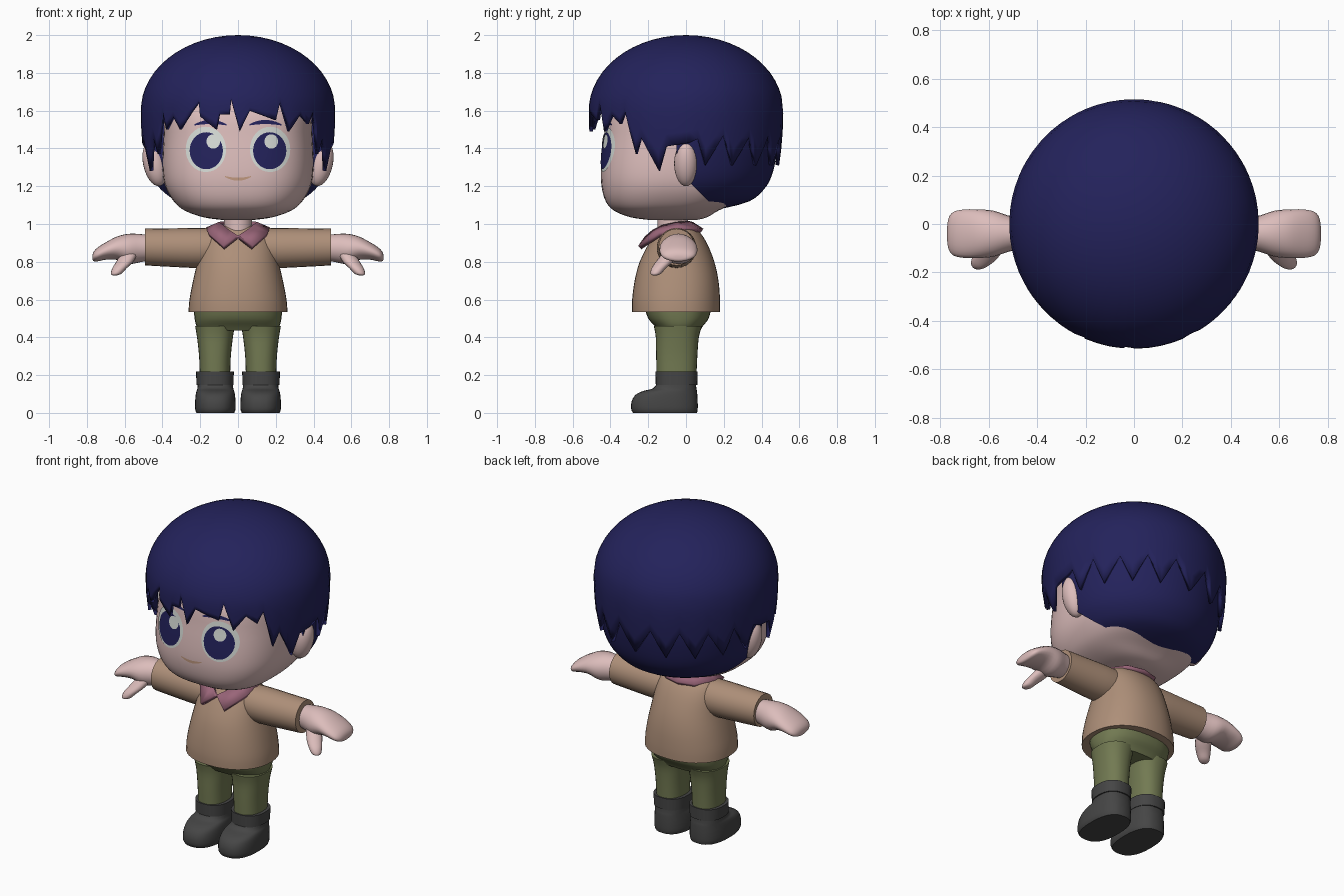
import bpy, bmesh, math
from mathutils import Vector

if "Cube" in bpy.data.objects:
    bpy.data.objects.remove(bpy.data.objects["Cube"])


def material(name, rgb):
    m = bpy.data.materials.new(name)
    m.diffuse_color = (*rgb, 1)
    m.use_nodes = True
    m.node_tree.nodes["Principled BSDF"].inputs["Base Color"].default_value = m.diffuse_color
    return m


SKIN = material("skin", (0.72, 0.51, 0.50))
HAIR = material("navy hair", (0.017, 0.016, 0.105))
WHITE = material("eye white", (0.68, 0.72, 0.68))
SHIRT = material("tan sweater", (0.42, 0.275, 0.19))
COLLAR = material("dusty pink collar", (0.32, 0.13, 0.19))
PANTS = material("olive trousers", (0.17, 0.195, 0.085))
BOOT = material("dark grey boots", (0.06, 0.06, 0.06))
MOUTH = material("mouth tan", (0.55, 0.33, 0.22))


def finish(name, bm, mat, angle=40, normals=True):
    if normals:
        bmesh.ops.recalc_face_normals(bm, faces=bm.faces[:])
    me = bpy.data.meshes.new(name)
    bm.to_mesh(me)
    bm.free()
    me.materials.append(mat)
    ob = bpy.data.objects.new(name, me)
    bpy.context.collection.objects.link(ob)
    bpy.ops.object.select_all(action='DESELECT')
    bpy.context.view_layer.objects.active = ob
    ob.select_set(True)
    bpy.ops.object.shade_smooth_by_angle(angle=math.radians(angle))
    return ob


def smooth(rows, k=3):
    """Catmull-Rom interpolation of section rows."""
    out = []
    for i in range(len(rows) - 1):
        p = [rows[max(i - 1, 0)], rows[i], rows[i + 1], rows[min(i + 2, len(rows) - 1)]]
        for j in range(k):
            t = j / k
            out.append(tuple(0.5 * (2 * b + (c - a) * t + (2 * a - 5 * b + 4 * c - d) * t * t
                                    + (3 * b - a - 3 * c + d) * t ** 3) for a, b, c, d in zip(*p)))
    return out + [tuple(rows[-1])]


def loft_bm(rings, caps=True):
    bm = bmesh.new()
    vs = [[bm.verts.new(p) for p in r] for r in rings]
    n = len(vs[0])
    for a, b in zip(vs, vs[1:]):
        for i in range(n):
            bm.faces.new((a[i], a[(i + 1) % n], b[(i + 1) % n], b[i]))
    if caps:
        bm.faces.new(vs[0])
        bm.faces.new(vs[-1])
    return bm


def spow(c, e):
    return math.copysign(abs(c) ** e, c)


def upright(name, rows, mat, n=2.0, cx=0.0, k=3, N=32, angle=40):
    """Stack of level sections: (z, half width, front y, back y[, x shift])."""
    rings = []
    for r in smooth(rows, k):
        z, hx, yf, yb = r[:4]
        x0 = cx + (r[4] if len(r) > 4 else 0)
        rings.append([(x0 + hx * spow(math.cos(a), 2 / n),
                       (yf + yb) / 2 + (yb - yf) / 2 * spow(math.sin(a), 2 / n), z)
                      for a in (2 * math.pi * i / N for i in range(N))])
    return finish(name, loft_bm(rings), mat, angle)


def sideways(name, rows, mat, s, k=3, N=24):
    """Sections along x: (x, y, z, half depth, half height)."""
    rings = [[(s * x, y + ry * math.cos(a), z + rz * math.sin(a))
              for a in (2 * math.pi * i / N for i in range(N))] for x, y, z, ry, rz in smooth(rows, k)]
    return finish(name, loft_bm(rings), mat)


# Head
HEAD = [(1.02, .07, -.18, .05), (1.035, .18, -.29, .11), (1.07, .28, -.38, .17), (1.12, .34, -.425, .27),
        (1.2, .385, -.447, .36), (1.3, .4, -.45, .40), (1.45, .395, -.435, .41),
        (1.6, .38, -.41, .40), (1.72, .30, -.31, .30)]
upright("head", HEAD, SKIN, n=2.7, N=64, k=4)
upright("neck", [(.93, .075, -.15, .01), (1.06, .075, -.15, .01)], SKIN, k=1)


# Painted face details follow the curve of the head
def face_y(x, z):
    rows = smooth(HEAD, 6)
    a, b = next(p for p in zip(rows, rows[1:]) if p[0][0] <= z <= p[1][0])
    t = (z - a[0]) / (b[0] - a[0])
    hx, yf, yb = (a[i] + (b[i] - a[i]) * t for i in (1, 2, 3))
    return (yf + yb) / 2 - (yb - yf) / 2 * (1 - (abs(x) / hx) ** 2.7) ** (1 / 2.7)


def face_disc(name, cx, cz, rx, rz, lift, mat, N=32):
    bm = bmesh.new()
    rings = []
    for f in (.05, .35, .7, 1):
        pts = [(cx + f * rx * math.cos(2 * math.pi * i / N), cz + f * rz * math.sin(2 * math.pi * i / N))
               for i in range(N)]
        rings.append([bm.verts.new((x, face_y(x, z) - lift, z)) for x, z in pts])
    bm.faces.new(rings[0])
    for a, b in zip(rings, rings[1:]):
        for i in range(N):
            bm.faces.new((a[i], b[i], b[(i + 1) % N], a[(i + 1) % N]))
    finish(name, bm, mat, normals=False)


def face_strip(name, x0, x1, curve, width, mat, N=10):
    bm = bmesh.new()
    cols = []
    for i in range(N + 1):
        t = i / N
        x, z = x0 + (x1 - x0) * t, curve(2 * t - 1)
        w = width * (1 - .7 * abs(2 * t - 1) ** 2) / 2
        cols.append([bm.verts.new((x, face_y(x, q) - .005, q)) for q in (z - w, z + w)])
    for a, b in zip(cols, cols[1:]):
        bm.faces.new((a[0], b[0], b[1], a[1]))
    finish(name, bm, mat, normals=False)


for side, s, shine in (("left", -1, .037), ("right", 1, .008)):
    face_disc(side + "_eye_white", s * .17, 1.395, .107, .12, .004, WHITE)
    face_disc(side + "_iris", s * .168, 1.388, .088, .098, .007, HAIR)
    face_disc(side + "_eye_shine", s * .168 + shine, 1.437, .036, .038, .010, WHITE)
    face_strip(side + "_eyebrow", s * .145 - .085, s * .145 + .085, lambda u: 1.54 - .015 * u * u, .022, HAIR)
face_strip("mouth", -.07, .07, lambda u: 1.237 + .015 * u * u, .016, MOUTH)

# Ears
for side, s in (("left", -1), ("right", 1)):
    bpy.ops.mesh.primitive_uv_sphere_add(segments=24, ring_count=14, radius=1, location=(s * .44, 0, 1.32),
                                         rotation=(0, s * .22, 0))
    ear = bpy.context.object
    ear.name = side + "_ear"
    ear.scale = (.062, .063, .122)
    ear.data.materials.append(SKIN)
    bpy.ops.object.shade_smooth_by_angle(angle=math.radians(40))

# Hair cap: jagged hem given as (degrees from the front, height)
FRINGE = [(-48, 1.50), (-42, 1.57), (-37, 1.50), (-24, 1.65), (-23, 1.57), (-13, 1.50), (-11, 1.58), (-4, 1.66),
          (-5, 1.58), (1, 1.49), (7, 1.60), (23, 1.55), (26, 1.65), (32, 1.49), (40, 1.58), (47, 1.53)]
SIDE = [(51, 1.60), (58, 1.37), (62, 1.46), (73, 1.28), (78, 1.41), (92, 1.43), (97, 1.45), (102, 1.31),
        (113, 1.47), (120, 1.31), (131, 1.46), (139, 1.31), (149, 1.47), (158, 1.31), (168, 1.47)]
hem = sorted([(-a, z) for a, z in SIDE] + FRINGE + SIDE + [(180, 1.31)])
cols = []
for (a0, z0), (a1, z1) in zip(hem, hem[1:] + [(hem[0][0] + 360, hem[0][1])]):
    steps = max(1, math.ceil((a1 - a0) / 6))
    cols += [(math.radians(a0 + (a1 - a0) * i / steps), z0 + (z1 - z0) * i / steps) for i in range(steps)]


def cap_radius(z):
    return .515 * math.sqrt(1 - ((z - 1.6) / .4) ** 2) if z > 1.6 else .515 - .26 * (1.6 - z) ** 2


rings = []
for r in range(1, 17):
    ring = []
    for a, low in cols:
        z = 1.6 + .4 * math.cos(math.radians(r * 6.6)) if r <= 12 else 0
        if r > 12:
            z = 1.675 + (low - 1.675) * (r - 12) / 4
        ring.append((cap_radius(z) * math.sin(a), -cap_radius(z) * math.cos(a), z))
    rings.append(ring)
bm = loft_bm(rings, caps=False)
top = bm.verts.new((0, 0, 2))
bm.verts.ensure_lookup_table()
crown = bm.verts[:len(cols)]
for i, v in enumerate(crown):
    bm.faces.new((top, v, crown[(i + 1) % len(crown)]))
cap = finish("hair_cap", bm, HAIR, 50)
thick = cap.modifiers.new("thickness", 'SOLIDIFY')
thick.thickness, thick.offset = .02, -1

# Lower back hair, cut off behind the ears and under the nape
rows = smooth([(1.07, .05), (1.08, .18), (1.12, .335), (1.18, .41), (1.25, .452), (1.35, .477),
               (1.45, .49), (1.6, .495)], 3)
bm = loft_bm([[(r * math.cos(2 * math.pi * i / 48), r * math.sin(2 * math.pi * i / 48), z) for i in range(48)]
              for z, r in rows])
for co, no in (((0, .04, 1.2), (0, 1, 1)), ((0, -.05, 1.3), (0, 1, 0))):
    bmesh.ops.bisect_plane(bm, geom=bm.verts[:] + bm.edges[:] + bm.faces[:], plane_co=co,
                           plane_no=Vector(no).normalized(), clear_inner=True)
    bmesh.ops.holes_fill(bm, edges=[e for e in bm.edges if e.is_boundary])
finish("back_hair", bm, HAIR)

# Sweater body
upright("sweater", [(.535, .262, -.285, .18), (.6, .257, -.285, .18), (.7, .238, -.272, .172), (.8, .215, -.245, .15),
                    (.9, .195, -.195, .11), (.965, .165, -.15, .065), (.99, .10, -.12, .02)], SHIRT, n=2.2, N=40)

# Collar: inner and outer edge of one half, mirrored
INNER = [(0, .03, 1.0), (.06, .01, 1.005), (.095, -.05, 1.0), (.075, -.12, .985), (.045, -.17, .96), (0, -.20, .93)]
OUTER = [(0, .085, .965), (.1, .06, .965), (.165, -.04, .97), (.155, -.14, .945), (.075, -.245, .875), (.01, -.21, .925)]
bm = bmesh.new()
for s in (-1, 1):
    inn, out = ([bm.verts.new((s * x, y, z)) for x, y, z in e] for e in (INNER, OUTER))
    for i in range(5):
        q = (inn[i], inn[i + 1], out[i + 1], out[i])
        bm.faces.new(q if s < 0 else q[::-1])
bmesh.ops.remove_doubles(bm, verts=bm.verts[:], dist=.0005)
collar = finish("collar", bm, COLLAR)
thick = collar.modifiers.new("thickness", 'SOLIDIFY')
thick.thickness, thick.offset = .025, 0

# Hips
upright("hips", [(.435, .20, -.145, .075), (.46, .22, -.165, .09), (.5, .23, -.20, .12), (.56, .235, -.22, .135)],
        PANTS, n=2.4)

# Paired limbs
for side, s in (("left", -1), ("right", 1)):
    sideways(side + "_sleeve", [(.08, -.05, .875, .10, .10), (.2, -.05, .873, .105, .106),
                                (.35, -.05, .875, .10, .102), (.492, -.05, .878, .095, .097)], SHIRT, s)
    sideways(side + "_hand", [(.46, -.04, .875, .06, .065), (.52, -.04, .872, .075, .075), (.58, -.04, .868, .095, .08),
                              (.64, -.04, .872, .10, .062), (.70, -.04, .857, .10, .046), (.745, -.04, .838, .09, .036),
                              (.765, -.04, .828, .065, .024), (.771, -.04, .824, .03, .01)], SKIN, s)
    upright(side + "_thumb", [(z, h, y - h, y + h, s * x) for z, h, x, y in
                              ((.728, .012, .652, -.165), (.737, .028, .645, -.16), (.765, .038, .628, -.145),
                               (.80, .045, .60, -.115), (.85, .045, .57, -.075))], SKIN, N=16)
    upright(side + "_trouser_leg", [(.19, .08, -.155, .055), (.3, .084, -.158, .06), (.4, .095, -.16, .068),
                                    (.46, .105, -.17, .085)], PANTS, cx=s * .122, n=2.3)
    upright(side + "_boot", [(0, .10, -.28, .058), (.02, .107, -.29, .062), (.06, .107, -.288, .062),
                             (.095, .104, -.268, .06), (.115, .10, -.23, .058), (.13, .095, -.175, .055),
                             (.16, .092, -.152, .052)], BOOT, cx=s * .12, n=2.5)
    upright(side + "_boot_cuff", [(.148, .098, -.16, .06), (.218, .1, -.162, .062)], BOOT, cx=s * .122, n=2.4, k=1)
